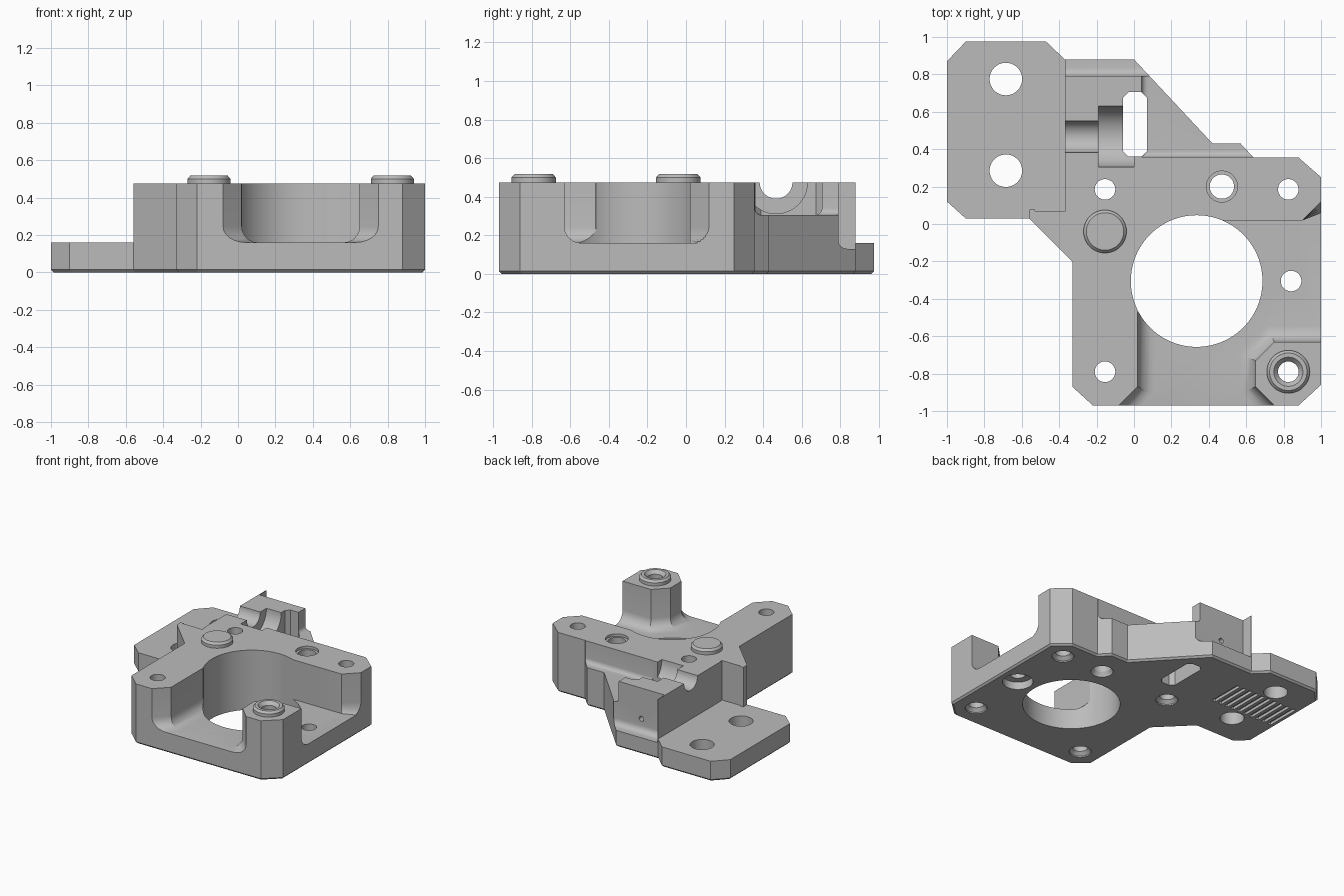
import bpy, bmesh, math

cube = bpy.data.objects.get("Cube")
if cube:
    bpy.data.objects.remove(cube)

grey = bpy.data.materials.new("plain grey")
grey.use_nodes = True
grey.diffuse_color = (0.5, 0.5, 0.5, 1)
grey.node_tree.nodes["Principled BSDF"].inputs["Base Color"].default_value = (0.5, 0.5, 0.5, 1)

TOP, FLOOR, OVER = 0.475, 0.16, 0.7


def to_object(name, bm):
    bmesh.ops.recalc_face_normals(bm, faces=bm.faces)
    mesh = bpy.data.meshes.new(name)
    bm.to_mesh(mesh)
    bm.free()
    mesh.materials.append(grey)
    ob = bpy.data.objects.new(name, mesh)
    bpy.context.scene.collection.objects.link(ob)
    return ob


def prism(name, pts, z0, z1, radius=0, walls=None, segments=6):
    """Extruded outline; the lower edges listed in walls are rounded."""
    bm = bmesh.new()
    low = [bm.verts.new((x, y, z0)) for x, y in pts]
    high = [bm.verts.new((x, y, z1)) for x, y in pts]
    n = len(pts)
    bm.faces.new(low)
    bm.faces.new(high)
    for i in range(n):
        j = (i + 1) % n
        bm.faces.new((low[i], low[j], high[j], high[i]))
    bmesh.ops.recalc_face_normals(bm, faces=bm.faces)
    if radius:
        ids = range(n) if walls is None else walls
        edges = [bm.edges.get((low[i], low[(i + 1) % n])) for i in ids]
        bmesh.ops.bevel(bm, geom=edges, offset=radius, segments=segments,
                        profile=0.5, affect='EDGES')
    return to_object(name, bm)


def lathe(name, x, y, rings, sides=48):
    """Round part from (radius, z) rings, bottom to top."""
    bm = bmesh.new()
    loops = [[bm.verts.new((x + r * math.cos(math.tau * k / sides),
                            y + r * math.sin(math.tau * k / sides), z))
              for k in range(sides)] for r, z in rings]
    bm.faces.new(loops[0])
    bm.faces.new(loops[-1])
    for a, b in zip(loops, loops[1:]):
        for k in range(sides):
            m = (k + 1) % sides
            bm.faces.new((a[k], a[m], b[m], b[k]))
    return to_object(name, bm)


def box(name, x0, x1, y0, y1, z0, z1):
    return prism(name, [(x0, y0), (x1, y0), (x1, y1), (x0, y1)], z0, z1)


def combine(ob, tool, operation='DIFFERENCE'):
    mod = ob.modifiers.new(tool.name, 'BOOLEAN')
    mod.operation, mod.solver, mod.object = operation, 'EXACT', tool
    bpy.context.view_layer.objects.active = ob
    bpy.ops.object.modifier_apply(modifier=mod.name)
    bpy.data.objects.remove(tool)


# Bracket body: the whole outline at full height, bottom edge chamfered
outline = [(-1, .12), (-.9, .03), (-.56, .03), (-.33, -.2), (-.33, -.87),
           (-.22, -.97), (.88, -.97), (1, -.86), (1, .25), (.88, .355),
           (.64, .355), (.57, .43), (.42, .43), (0, .88), (-.37, .88),
           (-.47, .975), (-.9, .975), (-1, .87)]
body = prism("bracket_body", outline, 0, TOP, 0.014, segments=1)

# Front pocket that leaves the left wall, back wall and corner post standing
pocket = [(-.18, -1.07), (.02, -.87), (.02, -.47), (.47, .02), (.9, .02),
          (1.1, .22), (1.1, -.63), (.75, -.63), (.65, -.73), (.65, -.87),
          (.85, -1.07)]
combine(body, prism("pocket", pocket, FLOOR, OVER, 0.085, (0, 1, 4, 6, 7, 8, 9)))

# Left mounting plate step, with the pointed flap left standing
step = [(-1.1, -.1), (-.56, -.1), (-.56, .078), (-.37, .078), (-.37, 1.1), (-1.1, 1.1)]
combine(body, prism("plate_step", step, FLOOR, OVER))
combine(body, box("corner_relief", -.53, -.365, .07, .094, FLOOR, OVER))

# Side shelf and rear ledge, filleted into the clamp block
shelf = [(.04, 1.1), (.04, .357), (1.2, .357), (1.2, 1.1)]
combine(body, prism("shelf_cut", shelf, .305, OVER, 0.035, (0, 1)))
ledge = [(-.365, 1.1), (-.365, .79), (1.2, .79), (1.2, 1.1)]
combine(body, prism("ledge_cut", ledge, .13, OVER, 0.045, (1,)))

# Main bore
combine(body, lathe("main_bore", .335, -.305, [(.352, -.1), (.352, OVER)], 96))

# Bolt channel, head recess and vertical slot in the clamp block
for r, x0, x1 in ((.085, -.45, -.15), (.163, -.19, 0)):
    tool = lathe("bolt_recess", 0, 0, [(r, x0), (r, x1)])
    tool.rotation_euler = (0, math.pi / 2, 0)
    tool.location = (0, .467, TOP)
    bpy.context.view_layer.update()
    combine(body, tool)
c = .03
slot = [(-.06 + c, .36), (.07 - c, .36), (.07, .36 + c), (.07, .705 - c),
        (.07 - c, .705), (-.06 + c, .705), (-.06, .705 - c), (-.06, .36 + c)]
combine(body, prism("nut_slot", slot, -.1, OVER))

# Small pin hole in the rear face
pin = lathe("pin_hole", 0, 0, [(.02, -.2), (.02, .1)], 24)
pin.rotation_euler = (-math.pi / 2, 0, 0)
pin.location = (-.16, .79, .23)
bpy.context.view_layer.update()
combine(body, pin)

# Round bosses
for x, y in ((-.155, -.04), (.825, -.79)):
    boss = lathe("boss", x, y, [(.105, TOP - .02), (.115, TOP), (.115, .5), (.1, .517)])
    combine(body, boss, 'UNION')

# Screw holes with a countersink underneath
for x, y, r in ((-.155, .185, .055), (.825, .185, .055), (-.155, -.79, .055),
                (.825, -.79, .055), (.47, .2, .065)):
    combine(body, lathe("screw_hole", x, y,
                        [(.08, -.1), (.08, .01), (r, .035), (r, OVER)]))
combine(body, lathe("bearing_rim", .47, .2, [(.083, TOP - .02), (.083, OVER)]))
combine(body, lathe("post_rim", .825, -.79, [(.055, .49), (.078, .517), (.078, OVER)]))
combine(body, lathe("nut_hole", .84, -.305,
                    [(.11, -.1), (.11, .06), (.055, .061), (.055, OVER)]))
for y in (.775, .285):
    combine(body, lathe("plate_hole", -.685, y, [(.087, -.1), (.087, OVER)]))

# Grip grooves under the left plate
for k in range(10):
    x = -.685 + (k - 4.5) * .058
    combine(body, box("groove", x - .015, x + .015, .39, .67, -.1, .022))

bpy.ops.object.select_all(action='DESELECT')
body.select_set(True)
bpy.context.view_layer.objects.active = body
bpy.ops.object.shade_smooth_by_angle(angle=math.radians(25))
